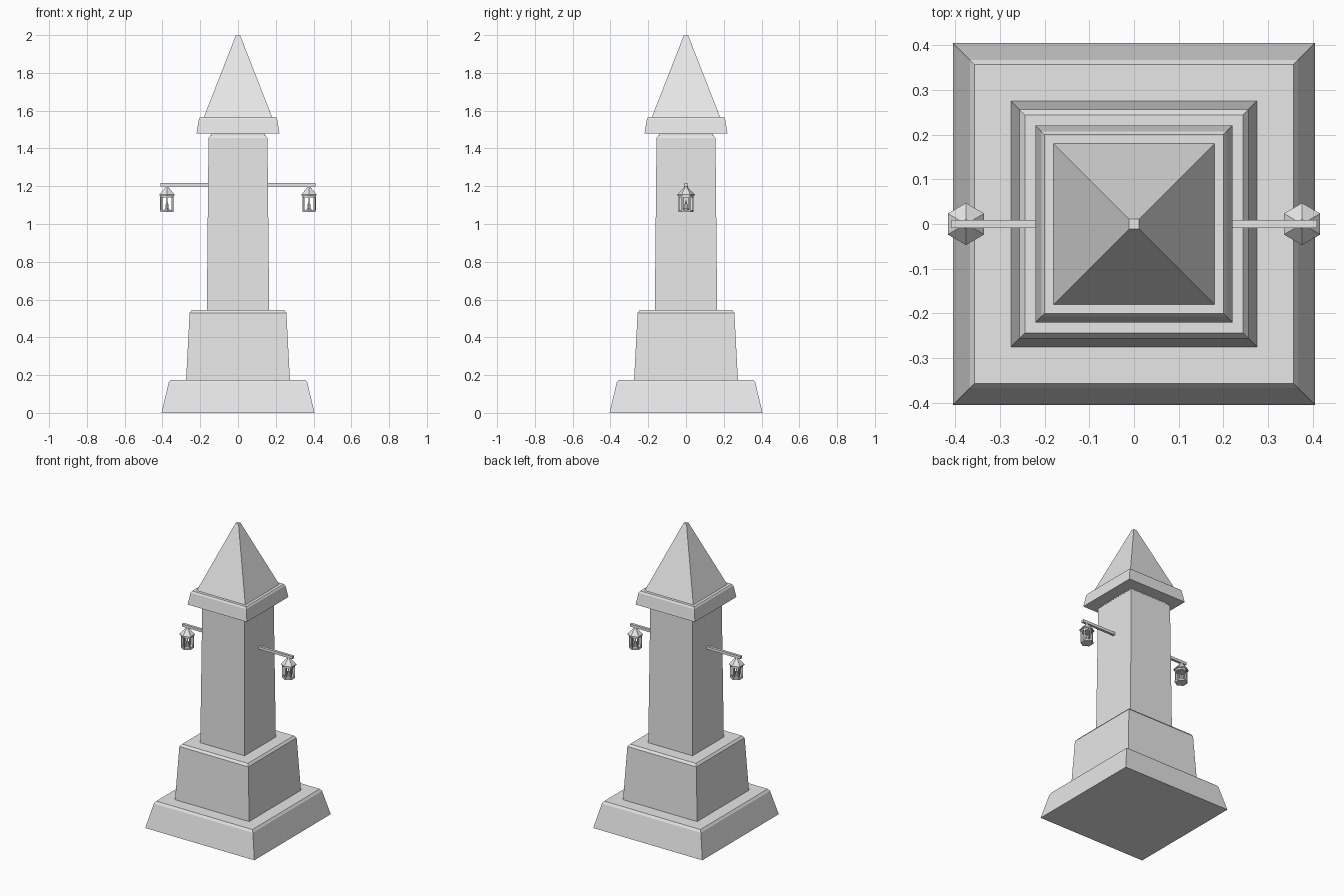
import bpy
import bmesh
from math import sin, cos, pi, sqrt

cube = bpy.data.objects.get("Cube")
if cube:
    bpy.data.objects.remove(cube, do_unlink=True)

stone = bpy.data.materials.new("grey stone")
stone.use_nodes = True
grey = (0.8, 0.8, 0.8, 1)
stone.diffuse_color = grey
stone.node_tree.nodes["Principled BSDF"].inputs["Base Color"].default_value = grey


def loft(name, profile, sides, turn=0.0, centre=(0, 0)):
    """Stack rings of (radius, height) into a closed flat-shaded solid."""
    bm = bmesh.new()
    rings = []
    for r, z in profile:
        angles = [turn + 2 * pi * i / sides for i in range(sides)]
        rings.append([bm.verts.new((centre[0] + r * cos(a), centre[1] + r * sin(a), z))
                      for a in angles])
    for low, high in zip(rings, rings[1:]):
        for i in range(sides):
            j = (i + 1) % sides
            bm.faces.new((low[i], low[j], high[j], high[i]))
    bm.faces.new(rings[0][::-1])
    bm.faces.new(rings[-1])
    mesh = bpy.data.meshes.new(name)
    bm.to_mesh(mesh)
    bm.free()
    mesh.materials.append(stone)
    obj = bpy.data.objects.new(name, mesh)
    bpy.context.collection.objects.link(obj)
    return obj


def block(name, profile):
    """Square tapered block from (half width, height) pairs."""
    return loft(name, [(w * sqrt(2), z) for w, z in profile], 4, pi / 4)


# Stacked masonry, each tier tapering to a worn top edge
block("base_plinth", [(0.405, 0), (0.367, 0.16), (0.357, 0.175)])
block("upper_plinth", [(0.275, 0.17), (0.256, 0.53), (0.244, 0.545)])
block("shaft", [(0.165, 0.54), (0.156, 1.455), (0.147, 1.468)])
block("neck", [(0.14, 1.46), (0.14, 1.485)])
block("cap", [(0.22, 1.478), (0.207, 1.556), (0.2, 1.567)])
block("spire_roof", [(0.183, 1.56), (0.018, 1.982), (0.011, 2.0)])

# A lantern hung from an arm on each side
for side, s in (("left", 1), ("right", -1)):
    bpy.ops.mesh.primitive_cube_add(size=1, location=(s * 0.28, 0, 1.208))
    arm = bpy.context.object
    arm.name = side + "_arm"
    arm.scale = (0.26, 0.018, 0.018)
    arm.data.materials.append(stone)

    x = s * 0.376
    hexagon = dict(sides=6, turn=pi / 2, centre=(x, 0))
    loft(side + "_lantern_roof", [(0.047, 1.15), (0.047, 1.155), (0.012, 1.192), (0.01, 1.202)], **hexagon)
    loft(side + "_lantern_collar", [(0.039, 1.14), (0.039, 1.152)], **hexagon)
    loft(side + "_lantern_floor", [(0.04, 1.063), (0.04, 1.075)], **hexagon)
    loft(side + "_candle", [(0.014, 1.073), (0.014, 1.08), (0.009, 1.082), (0.009, 1.105)], **hexagon)
    loft(side + "_flame", [(0.003, 1.104), (0.006, 1.111), (0.001, 1.126)], **hexagon)
    for i in range(6):
        a = pi / 2 + i * pi / 3
        spot = (x + 0.035 * cos(a), 0.035 * sin(a))
        loft(f"{side}_lantern_post_{i + 1}", [(0.0055, 1.07), (0.0055, 1.145)], 4, a + pi / 4, spot)
